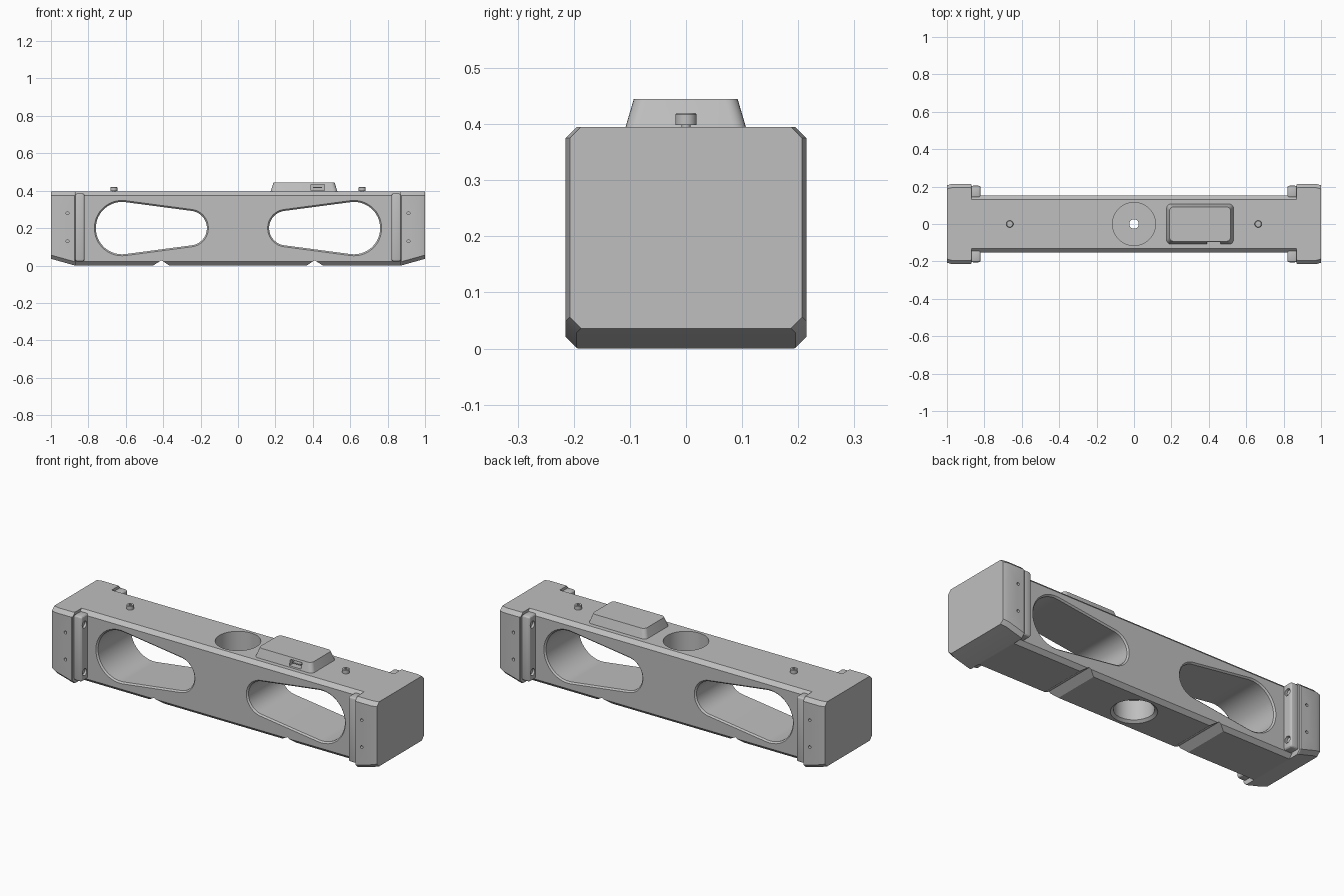
import bpy, bmesh
from math import sin, cos, pi, acos

if "Cube" in bpy.data.objects:
    bpy.data.objects.remove(bpy.data.objects["Cube"], do_unlink=True)

grey = bpy.data.materials.new("machined grey")
grey.use_nodes = True
colour = (0.52, 0.52, 0.52, 1)
grey.diffuse_color = colour
grey.node_tree.nodes["Principled BSDF"].inputs["Base Color"].default_value = colour


def loft(name, sections):
    """Closed solid through matching loops of points."""
    bm = bmesh.new()
    loops = [[bm.verts.new(p) for p in s] for s in sections]
    n = len(loops[0])
    for a, b in zip(loops, loops[1:]):
        for i in range(n):
            j = (i + 1) % n
            bm.faces.new((a[i], a[j], b[j], b[i]))
    bm.faces.new(loops[0])
    bm.faces.new(loops[-1])
    bmesh.ops.recalc_face_normals(bm, faces=bm.faces)
    mesh = bpy.data.meshes.new(name)
    bm.to_mesh(mesh)
    bm.free()
    mesh.materials.append(grey)
    obj = bpy.data.objects.new(name, mesh)
    bpy.context.collection.objects.link(obj)
    return obj


def octagon(x, y, z0, z1, c):
    """Chamfered rectangle across the beam at x."""
    right = [(y - c, z0), (y, z0 + c), (y, z1 - c), (y - c, z1)]
    return [(x, *p) for p in right] + [(x, -a, b) for a, b in reversed(right)]


def rectangle(z, x0, x1, y0, y1):
    return [(x0, y0, z), (x1, y0, z), (x1, y1, z), (x0, y1, z)]


def lathe(name, x, y, steps, axis="z", z=0, n=48):
    """Round solid from (position, radius) steps along an axis."""
    sections = []
    for t, r in steps:
        ring = [(r * cos(2 * pi * i / n), r * sin(2 * pi * i / n)) for i in range(n)]
        place = {"z": lambda u, v: (x + u, y + v, t),
                 "y": lambda u, v: (x + u, t, z + v),
                 "x": lambda u, v: (t, y + u, z + v)}[axis]
        sections.append([place(u, v) for u, v in ring])
    return loft(name, sections)


def activate(obj):
    bpy.ops.object.select_all(action="DESELECT")
    bpy.context.view_layer.objects.active = obj
    obj.select_set(True)


def cut(obj, *cutters):
    activate(obj)
    for c in cutters:
        m = obj.modifiers.new("cut", "BOOLEAN")
        m.operation, m.solver, m.object = "DIFFERENCE", "EXACT", c
        bpy.ops.object.modifier_apply(modifier=m.name)
        bpy.data.objects.remove(c, do_unlink=True)


def bevel(obj, width, segments=3, vertical_only=False):
    bm = bmesh.new()
    bm.from_mesh(obj.data)
    edges = [e for e in bm.edges if not vertical_only
             or abs(e.verts[0].co.z - e.verts[1].co.z) > 0.01]
    bmesh.ops.bevel(bm, geom=edges, offset=width, segments=segments,
                    affect="EDGES", profile=0.5)
    bm.to_mesh(obj.data)
    bm.free()


def finish(obj):
    activate(obj)
    bpy.ops.object.shade_smooth_by_angle(angle=pi / 7)


def teardrop(y, side, grow, n=32):
    """Two tangent arcs, the large one towards the beam end."""
    big, small, far, near = 0.14, 0.0926, 0.62, 0.259
    beta = acos((big - small) / (far - near))
    pts = []
    for cx, r, a0, a1 in ((far, big, beta, 2 * pi - beta), (near, small, -beta, beta)):
        for i in range(n + 1):
            a = a0 + (a1 - a0) * i / n
            pts.append((side * (cx - (r + grow) * cos(a)), y, 0.2 + (r + grow) * sin(a)))
    return pts


# Beam with chamfered long edges
beam = loft("beam", [octagon(x, 0.153, 0, 0.395, 0.021) for x in (-0.87, 0.87)])
for s in (-1, 1):
    # Lightening opening with chamfered rims
    window = loft("window_cutter", [teardrop(y, s, g) for y, g in
                  ((-0.2, 0.008), (-0.153, 0.008), (-0.145, 0),
                   (0.145, 0), (0.153, 0.008), (0.2, 0.008))])
    # V groove across the underside
    groove = loft("groove_cutter", [[(s * 0.41 - 0.09, y, -0.03), (s * 0.41 + 0.09, y, -0.03),
                                     (s * 0.41, y, 0.028)] for y in (-0.3, 0.3)])
    cut(beam, window, groove)

# Stepped central bore
bore = lathe("bore_cutter", 0, 0, ((-0.05, 0.115), (0, 0.115), (0.012, 0.1), (0.12, 0.1),
             (0.12, 0.025), (0.26, 0.025), (0.26, 0.115), (0.5, 0.115)), n=64)
cut(beam, bore)
finish(beam)

for s, side in ((-1, "right"), (1, "left")):
    # End cap with a rising underside and eased outer rim
    cap = loft(side + "_end_cap", [octagon(s * x, y, z, 0.395, 0.02) for x, y, z in
               ((0.87, 0.211, 0), (0.875, 0.215, 0.001),
                (0.972, 0.215, 0.028), (1, 0.207, 0.036))])
    for f in (-1, 1):
        for z in (0.13, 0.28):
            cut(cap, lathe("screw_cutter", s * 0.912, 0, ((f * 0.19, 0.008), (f * 0.23, 0.008)),
                           "y", z, 16))
    finish(cap)

    # Mounting flanges with counterbored bolts
    for f, end in ((-1, "front"), (1, "back")):
        xs = sorted((s * 0.82, s * 0.872))
        ys = sorted((f * 0.14, f * 0.205))
        flange = loft(f"{side}_{end}_flange", [rectangle(z, *xs, *ys) for z in (0.022, 0.385)])
        bevel(flange, 0.012)
        for z in (0.07, 0.335):
            cut(flange, lathe("bolt_cutter", 0, f * 0.178,
                              ((s * 0.8, 0.019), (s * 0.845, 0.019)), "x", z, 24))
            bolt = lathe(f"{side}_{end}_bolt", 0, f * 0.178,
                         ((s * 0.83, 0.014), (s * 0.85, 0.014)), "x", z, 24)
            finish(bolt)
        finish(flange)

    # Locating pin on the top
    pin = lathe(side + "_pin", s * 0.664, 0, ((0.39, 0.008), (0.398, 0.008), (0.398, 0.019),
                (0.417, 0.019), (0.42, 0.016), (0.42, 0.007), (0.412, 0.007)), n=32)
    finish(pin)

# Tapered electronics cover with a connector port
cover = loft("cover", [rectangle(0.394, 0.174, 0.532, -0.108, 0.107),
                       rectangle(0.445, 0.19, 0.516, -0.093, 0.092)])
bevel(cover, 0.022, 5, vertical_only=True)
port = loft("port_cutter", [rectangle(z, 0.39, 0.462, -0.13, -0.072) for z in (0.402, 0.434)])
cut(cover, port)
finish(cover)
tongue = loft("port_tongue", [rectangle(z, 0.402, 0.45, -0.095, -0.07) for z in (0.415, 0.421)])
